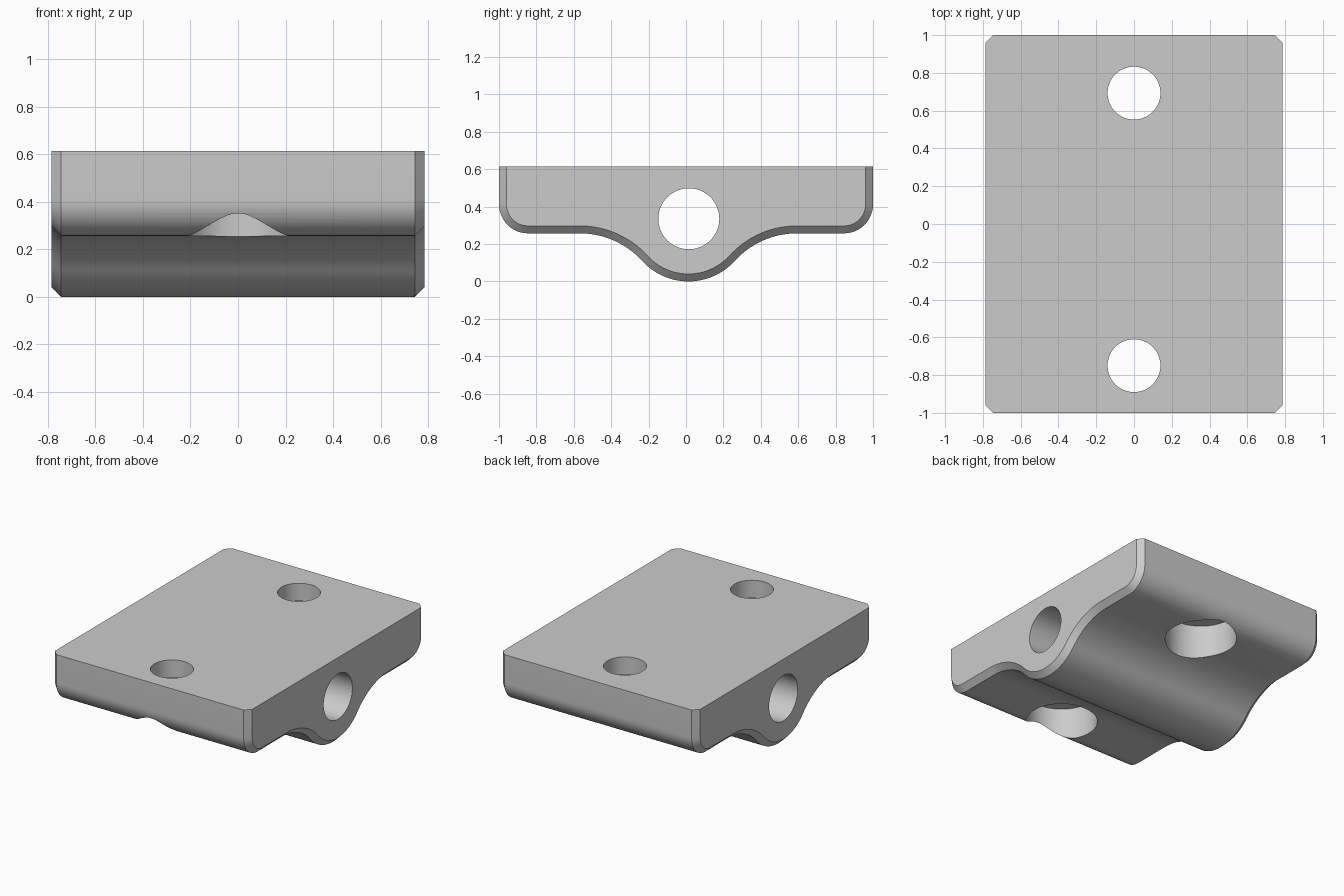
import bpy, bmesh
from math import pi, sqrt, atan2, cos, sin, radians
from mathutils import Matrix, Vector

if "Cube" in bpy.data.objects:
    bpy.data.objects.remove(bpy.data.objects["Cube"])

HALF_X, TOP, FLAT = 0.785, 0.615, 0.257   # half length, top face, underside
CORNER, CHAMFER = 0.155, 0.04             # lower corner radius, end chamfer
BOSS_Y, BOSS_R = 0.013, 0.335             # round boss under the plate
FILLET_DY = 0.58                          # boss centre to start of flat
DROP = BOSS_R - FLAT
FILLET_R = (FILLET_DY**2 + DROP**2 - BOSS_R**2) / (2 * (BOSS_R - DROP))

grey = bpy.data.materials.new("grey_metal")
grey.use_nodes = True
colour = (0.6, 0.6, 0.6, 1)
grey.diffuse_color = colour
grey.node_tree.nodes["Principled BSDF"].inputs["Base Color"].default_value = colour


def arc(cy, cz, r, a0, a1, n):
    steps = [a0 + (a1 - a0) * i / n for i in range(n + 1)]
    return [(cy + r * cos(a), cz + r * sin(a)) for a in steps]


def profile(inset):
    """Side outline in y and z, shrunk by inset everywhere except at the top."""
    c, f = CORNER - inset, FILLET_R + inset
    fz = FLAT - FILLET_R
    tilt = atan2(BOSS_R - fz, FILLET_DY)
    pts = [(inset - 1, TOP)]
    pts += arc(CORNER - 1, FLAT + CORNER, c, pi, 1.5 * pi, 12)
    pts += arc(BOSS_Y - FILLET_DY, fz, f, pi / 2, tilt, 16)
    pts += arc(BOSS_Y, BOSS_R, BOSS_R - inset, pi + tilt, 2 * pi - tilt, 24)[1:]
    pts += arc(BOSS_Y + FILLET_DY, fz, f, pi - tilt, pi / 2, 16)[1:]
    pts += arc(1 - CORNER, FLAT + CORNER, c, 1.5 * pi, 2 * pi, 12)
    return pts + [(1 - inset, TOP)]


# Mounting block: four sections joined along x, with chamfered ends
bm = bmesh.new()
rings = []
for x, inset in ((-HALF_X, CHAMFER), (CHAMFER - HALF_X, 0),
                 (HALF_X - CHAMFER, 0), (HALF_X, CHAMFER)):
    rings.append([bm.verts.new((x, y, z)) for y, z in profile(inset)])
count = len(rings[0])
for a, b in zip(rings, rings[1:]):
    for i in range(count - 1):
        bm.faces.new((a[i], a[i + 1], b[i + 1], b[i]))
bm.faces.new(rings[0])
bm.faces.new(rings[-1])
bm.faces.new([r[0] for r in rings] + [r[-1] for r in reversed(rings)])
bmesh.ops.recalc_face_normals(bm, faces=bm.faces)
mesh = bpy.data.meshes.new("mounting_block")
bm.to_mesh(mesh)
bm.free()
mesh.materials.append(grey)
block = bpy.data.objects.new("mounting_block", mesh)
bpy.context.collection.objects.link(block)
bpy.context.view_layer.objects.active = block
block.select_set(True)


def drill(start, end, radius):
    """Cut a round hole between two points."""
    start, end = Vector(start), Vector(end)
    axis = end - start
    cbm = bmesh.new()
    turn = axis.to_track_quat('Z', 'Y').to_matrix().to_4x4()
    bmesh.ops.create_cone(cbm, cap_ends=True, segments=64, radius1=radius,
                          radius2=radius, depth=axis.length,
                          matrix=Matrix.Translation((start + end) / 2) @ turn)
    cmesh = bpy.data.meshes.new("hole_cutter")
    cbm.to_mesh(cmesh)
    cbm.free()
    cmesh.materials.append(grey)
    cutter = bpy.data.objects.new("hole_cutter", cmesh)
    cutter.hide_render = True
    bpy.context.collection.objects.link(cutter)
    mod = block.modifiers.new("hole", 'BOOLEAN')
    mod.operation, mod.solver, mod.object = 'DIFFERENCE', 'EXACT', cutter
    bpy.ops.object.modifier_apply(modifier=mod.name)
    bpy.data.objects.remove(cutter)


# Shaft bore through the boss
drill((-1, BOSS_Y + 0.002, BOSS_R), (1, BOSS_Y + 0.002, BOSS_R), 0.163)
# Bolt holes with wide counterbores from below
for y in (-0.75, 0.693):
    drill((0, y, -0.2), (0, y, 0.49), 0.238)
    drill((0, y, 0.3), (0, y, 0.8), 0.14)

bpy.ops.object.shade_smooth_by_angle(angle=radians(30))
